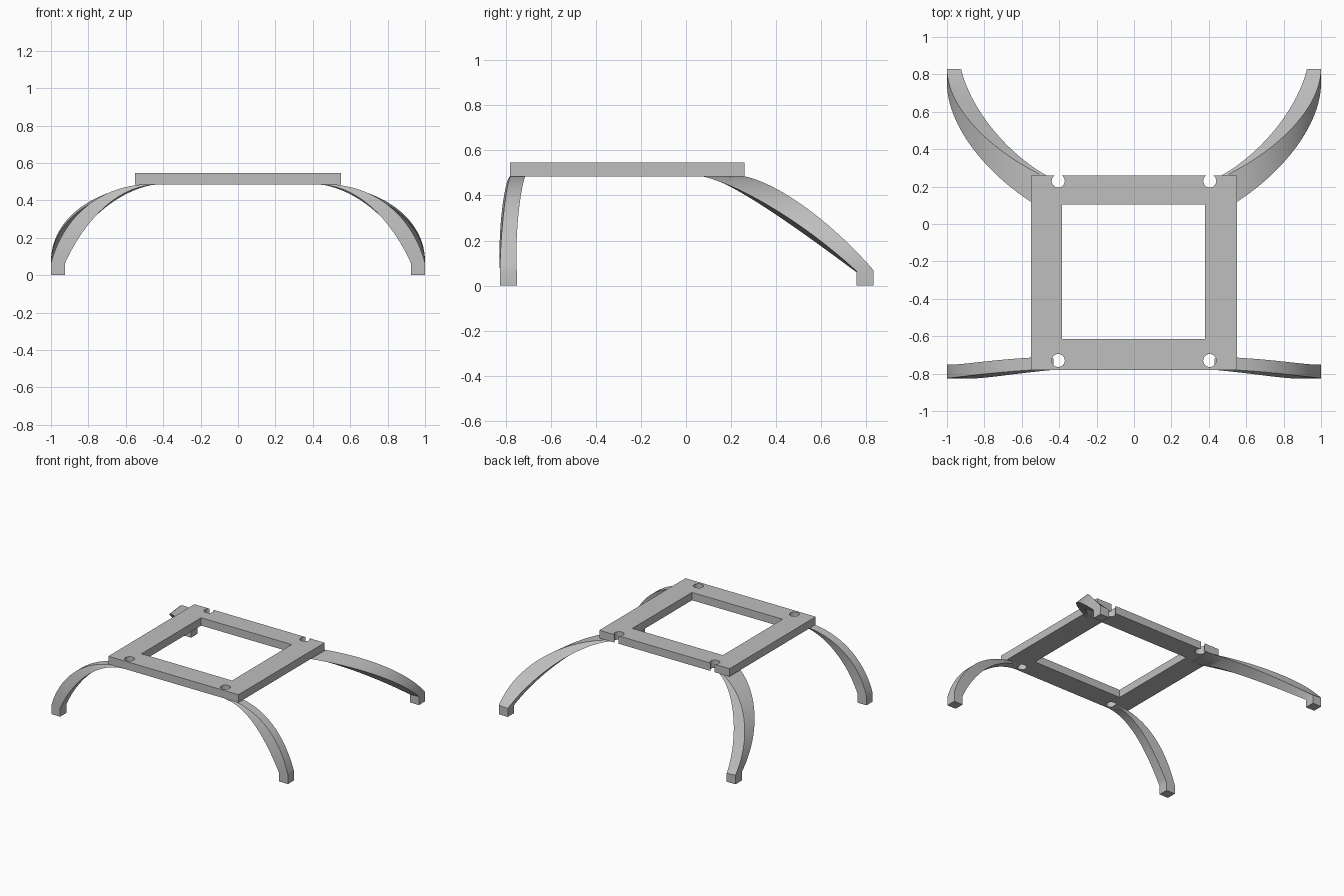
import bpy
import bmesh
from math import radians
from mathutils import Vector

if "Cube" in bpy.data.objects:
    bpy.data.objects.remove(bpy.data.objects["Cube"], do_unlink=True)

grey = bpy.data.materials.new("plain_grey")
grey.use_nodes = True
colour = (0.52, 0.52, 0.52, 1)
grey.diffuse_color = colour
grey.node_tree.nodes["Principled BSDF"].inputs["Base Color"].default_value = colour


def select(obj):
    bpy.ops.object.select_all(action="DESELECT")
    obj.select_set(True)
    bpy.context.view_layer.objects.active = obj


def box(name, low, high):
    low, high = Vector(low), Vector(high)
    bpy.ops.mesh.primitive_cube_add(size=1, location=(low + high) / 2)
    obj = bpy.context.object
    obj.name = name
    obj.scale = high - low
    bpy.ops.object.transform_apply(location=True, rotation=False, scale=True)
    return obj


def cut(target, cutter):
    cutter.hide_render = True
    mod = target.modifiers.new("cut", "BOOLEAN")
    mod.operation = "DIFFERENCE"
    mod.solver = "EXACT"
    mod.object = cutter
    select(target)
    bpy.ops.object.modifier_apply(modifier=mod.name)
    bpy.data.objects.remove(cutter, do_unlink=True)


def bezier(points, t):
    a, b, c, d = (Vector(p) for p in points)
    s = 1 - t
    return a * s**3 + b * 3 * s * s * t + c * 3 * s * t * t + d * t**3


def leg_pair(name, edges, steps=28):
    """Loft a four-sided leg along its four edge curves, down to a square foot."""
    bm = bmesh.new()
    rings = [[bezier(e, i / steps) for e in edges] for i in range(steps + 1)]
    rings.append([Vector((p.x, p.y, 0)) for p in rings[-1]])
    rings = [[bm.verts.new(p) for p in ring] for ring in rings]
    for upper, lower in zip(rings, rings[1:]):
        for k in range(4):
            n = (k + 1) % 4
            bm.faces.new((upper[k], upper[n], lower[n], lower[k]))
    bm.faces.new(rings[0])
    bm.faces.new(rings[-1])
    bmesh.ops.recalc_face_normals(bm, faces=bm.faces)
    mesh = bpy.data.meshes.new(name)
    bm.to_mesh(mesh)
    bm.free()
    mesh.materials.append(grey)
    obj = bpy.data.objects.new(name, mesh)
    bpy.context.collection.objects.link(obj)
    select(obj)
    bpy.ops.object.shade_smooth_by_angle(angle=radians(30))
    obj.modifiers.new("mirror", "MIRROR").use_axis = (True, False, False)


# Flat frame with a square opening and four corner screw holes
frame = box("frame", (-0.55, -0.78, 0.485), (0.55, 0.26, 0.545))
cut(frame, box("opening_cutter", (-0.385, -0.615, 0.4), (0.38, 0.105, 0.7)))
for x in (-0.405, 0.405):
    for y in (-0.73, 0.23):
        bpy.ops.mesh.primitive_cylinder_add(vertices=32, radius=0.035, depth=0.3,
                                            location=(x, y, 0.515))
        cut(frame, bpy.context.object)
frame.data.materials.clear()
frame.data.materials.append(grey)

# Front legs: outer back, outer front, inner front, inner back edges
leg_pair("front_legs", [
    [(0.45, -0.71, 0.488), (0.76, -0.72, 0.488), (0.94, -0.76, 0.29), (1, -0.75, 0.065)],
    [(0.45, -0.775, 0.488), (0.76, -0.79, 0.488), (0.94, -0.82, 0.29), (1, -0.825, 0.065)],
    [(0.43, -0.78, 0.484), (0.66, -0.80, 0.48), (0.83, -0.835, 0.27), (0.925, -0.825, 0.065)],
    [(0.43, -0.72, 0.484), (0.66, -0.73, 0.48), (0.83, -0.765, 0.27), (0.925, -0.75, 0.065)],
])

# Rear legs: outer back, outer front, inner front, inner back edges
leg_pair("rear_legs", [
    [(0.45, 0.24, 0.488), (0.76, 0.38, 0.47), (1, 0.62, 0.31), (1, 0.83, 0.07)],
    [(0.45, 0.06, 0.487), (0.74, 0.21, 0.46), (1, 0.50, 0.30), (1, 0.755, 0.065)],
    [(0.45, 0.09, 0.484), (0.66, 0.22, 0.45), (0.87, 0.50, 0.25), (0.925, 0.755, 0.06)],
    [(0.45, 0.25, 0.484), (0.66, 0.36, 0.45), (0.87, 0.60, 0.25), (0.925, 0.83, 0.065)],
])
